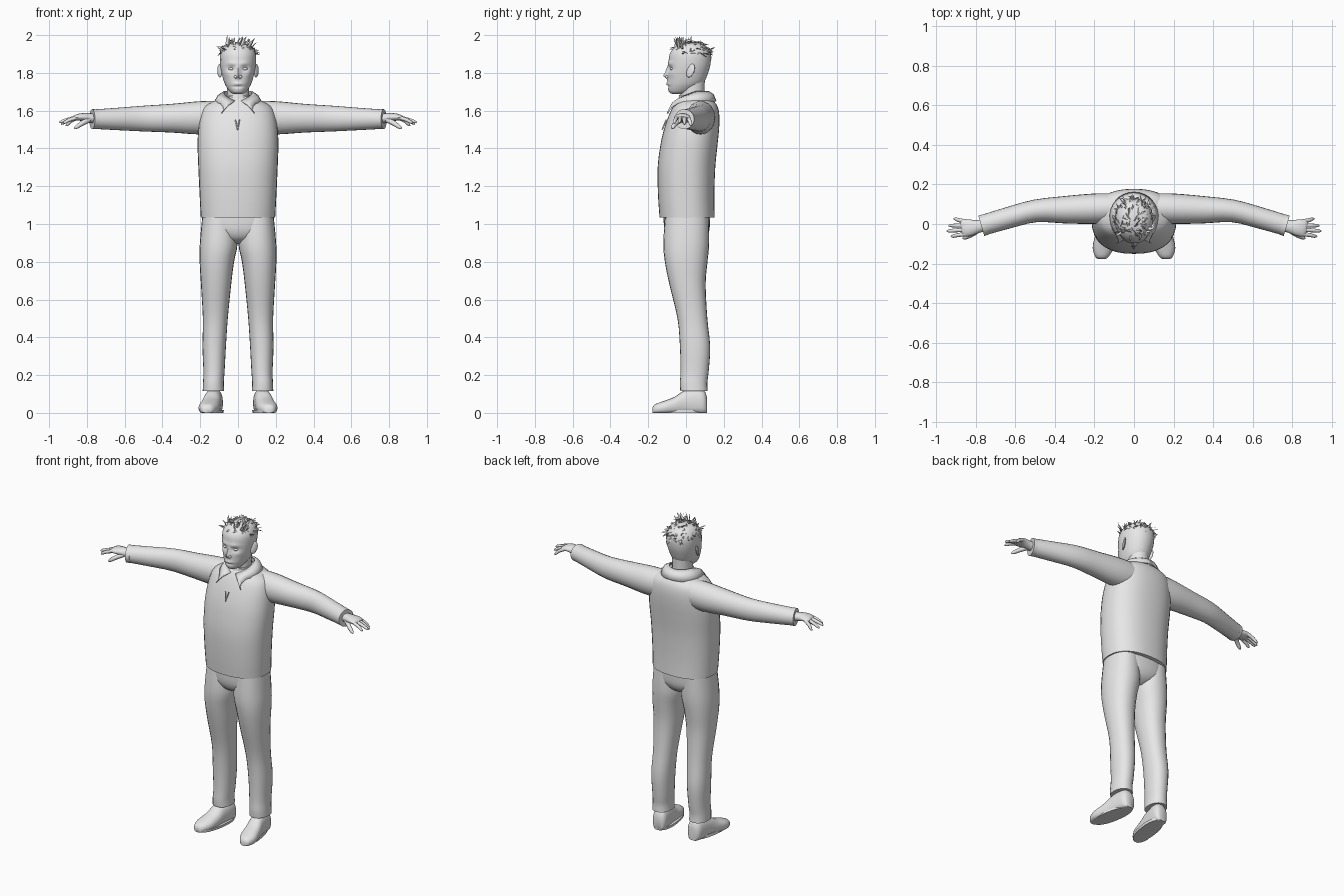
import bpy, bmesh, math, random
from mathutils import Vector

if "Cube" in bpy.data.objects:
    bpy.data.objects.remove(bpy.data.objects["Cube"])

random.seed(4)
GREY = bpy.data.materials.new("light_grey")
GREY.diffuse_color = (0.8, 0.8, 0.8, 1)
GREY.use_nodes = True
GREY.node_tree.nodes["Principled BSDF"].inputs["Base Color"].default_value = GREY.diffuse_color


def finish(name, bm, mirror=False, angle=50, thick=0):
    bmesh.ops.recalc_face_normals(bm, faces=bm.faces)
    me = bpy.data.meshes.new(name)
    bm.to_mesh(me)
    bm.free()
    ob = bpy.data.objects.new(name, me)
    bpy.context.collection.objects.link(ob)
    me.materials.append(GREY)
    if thick:
        m = ob.modifiers.new("thickness", 'SOLIDIFY')
        m.thickness, m.offset = thick, 0
    if mirror:
        ob.modifiers.new("mirror", 'MIRROR')
    bpy.ops.object.select_all(action='DESELECT')
    bpy.context.view_layer.objects.active = ob
    ob.select_set(True)
    bpy.ops.object.shade_smooth_by_angle(angle=math.radians(angle))
    return ob


def smooth(st, steps=3):
    """Catmull-Rom interpolation of station tuples."""
    out = []
    for i in range(len(st) - 1):
        a, b, c, d = st[max(i - 1, 0)], st[i], st[i + 1], st[min(i + 2, len(st) - 1)]
        for k in range(steps):
            t = k / steps
            out.append(tuple(0.5 * (2 * q + (r - p) * t + (2 * p - 5 * q + 4 * r - s) * t * t
                             + (3 * q - p - 3 * r + s) * t ** 3) for p, q, r, s in zip(a, b, c, d)))
    return out + [st[-1]]


def oval(n, e=2.0):
    """Unit superellipse points."""
    pts = []
    for i in range(n):
        c, s = math.cos(2 * math.pi * i / n), math.sin(2 * math.pi * i / n)
        pts.append((math.copysign(abs(c) ** (2 / e), c), math.copysign(abs(s) ** (2 / e), s)))
    return pts


def skin(bm, rings):
    vs = [[bm.verts.new(p) for p in r] for r in rings]
    n = len(vs[0])
    for a, b in zip(vs, vs[1:]):
        for i in range(n):
            bm.faces.new((a[i], a[(i + 1) % n], b[(i + 1) % n], b[i]))
    bm.faces.new(vs[0])
    bm.faces.new(vs[-1])


def stack(name, st, n=28, e=2.0, mirror=False, sculpt=None, steps=3):
    """Horizontal sections: z, centre x, half width, front y, back y."""
    bm = bmesh.new()
    skin(bm, [[(cx + u * w, (f + b) / 2 + v * (b - f) / 2, z) for u, v in oval(n, e)]
              for z, cx, w, f, b in smooth(st, steps)])
    if sculpt:
        for v in bm.verts:
            sculpt(v.co)
    return finish(name, bm, mirror)


def tube(bm, st, n=16, steps=3):
    """Sections across a path: x, y, z, side radius, height radius."""
    s = smooth(st, steps)
    rings = []
    for i, (x, y, z, a, b) in enumerate(s):
        t = (Vector(s[min(i + 1, len(s) - 1)][:3]) - Vector(s[max(i - 1, 0)][:3])).normalized()
        side = Vector((0, 0, 1)).cross(t).normalized()
        up = t.cross(side)
        rings.append([Vector((x, y, z)) + side * u * a + up * v * b for u, v in oval(n)])
    skin(bm, rings)


# Jacket body
stack("jacket_body", [(1.035, 0, .197, -.14, .152), (1.15, 0, .203, -.148, .15), (1.3, 0, .21, -.15, .155),
                      (1.42, 0, .214, -.135, .167), (1.5, 0, .21, -.117, .175), (1.57, 0, .2, -.093, .177),
                      (1.62, 0, .178, -.07, .168), (1.652, 0, .125, -.05, .145), (1.675, 0, .07, -.03, .11)],
      n=36, e=2.35)
# Sleeves with hollow-looking cuffs
bm = bmesh.new()
tube(bm, [(.08, .08, 1.567, .075, .085), (.2, .077, 1.562, .077, .088), (.35, .072, 1.56, .069, .076),
          (.5, .066, 1.558, .057, .068), (.64, .03, 1.556, .054, .059), (.77, -.008, 1.555, .052, .051)], 24)
finish("sleeve", bm, True)
bm = bmesh.new()
tube(bm, [(.748, -.002, 1.555, .053, .052), (.772, -.009, 1.555, .054, .053)], 24, 1)
finish("cuff", bm, True)

# Trousers
stack("trouser_seat", [(.895, 0, .03, -.045, .06), (.92, 0, .1, -.09, .1), (.96, 0, .17, -.112, .122),
                       (1.01, 0, .188, -.118, .127), (1.06, 0, .19, -.118, .128)], n=32, e=2.4)
stack("trouser_leg", [(1.05, .1, .088, -.11, .12), (.9, .102, .1, -.12, .123), (.8, .112, .091, -.112, .114),
                      (.68, .116, .08, -.088, .104), (.5, .12, .066, -.045, .113), (.35, .126, .062, -.032, .128),
                      (.22, .127, .056, -.029, .12), (.16, .13, .055, -.032, .113), (.115, .13, .057, -.03, .115)],
      n=24, e=2.2, mirror=True)

# Shoes: sections along y (y, centre x, half width, height)
bm = bmesh.new()
skin(bm, [[(cx + u * w, y, max(0, h * (.42 + .58 * v))) for u, v in oval(20, 2.3)] for y, cx, w, h in smooth(
    [(-.178, .163, .016, .026), (-.165, .162, .034, .045), (-.12, .156, .053, .062), (-.06, .145, .052, .085),
     (-.01, .136, .048, .118), (.05, .128, .047, .13), (.095, .124, .043, .12), (.112, .123, .026, .08)])])
finish("shoe", bm, True)
bm = bmesh.new()
skin(bm, [[(.145 + u * .054 - (.012 if k else .01) - v * .02, -.033 + v * .14, z) for u, v in oval(24, 2.2)]
          for k, z in enumerate((0, .016))])
finish("sole", bm, True)

# Hands: palm, four fingers and thumb
bm = bmesh.new()
tube(bm, [(.75, -.004, 1.556, .03, .026), (.79, -.013, 1.562, .033, .025), (.83, -.019, 1.566, .042, .02),
          (.86, -.02, 1.563, .043, .015), (.872, -.021, 1.56, .034, .009)])
for y0, x1, y1, z1 in ((-.05, .925, -.062, 1.532), (-.029, .945, -.035, 1.535),
                       (-.008, .937, -.008, 1.527), (.012, .912, .026, 1.52)):
    tube(bm, [(.845, y0, 1.566, .011, .011), ((.855 + x1) / 2, (y0 + y1) / 2, (1.572 + z1) / 2, .01, .01),
              (x1 - .01, y1, z1 + .007, .008, .008), (x1, y1, z1, .003, .003)], 10)
tube(bm, [(.79, -.03, 1.552, .016, .016), (.825, -.055, 1.533, .013, .013),
          (.855, -.069, 1.513, .01, .01), (.866, -.073, 1.505, .003, .003)], 10)
finish("hand", bm, True)

# Neck and inner shirt band
stack("neck", [(1.6, 0, .068, -.035, .105), (1.68, 0, .058, -.028, .098), (1.77, 0, .06, -.03, .1)])
stack("neck_band", [(1.64, 0, .076, -.045, .118), (1.682, 0, .064, -.036, .107)], steps=1)

# Folded collar, open at the front with pointed flaps
bm = bmesh.new()
rows = []
for i in range(15):
    t = i / 14                       # 0 at the front gap, 1 at the back
    a = math.radians(-78 + 168 * t)
    c, s, tip = math.cos(a), math.sin(a), max(0, 1 - t * 4.5)
    top = Vector((.074 * c, .034 + .082 * s, 1.65 + .052 * min(1, 1.8 * t)))
    low = Vector((.125 * c, .036 + .122 * s, 1.635 + .015 * t)).lerp(Vector((.088, -.098, 1.585)), tip)
    mid = (top + low) / 2 + Vector((c * .006, s * .006, .009))
    rows.append([bm.verts.new(p) for p in (top, mid, low)])
for a, b in zip(rows, rows[1:]):
    for k in (0, 1):
        bm.faces.new((a[k], b[k], b[k + 1], a[k + 1]))
finish("collar", bm, True, thick=.008)

# Zip opening below the collar
bm = bmesh.new()
tube(bm, [(-.014, -.104, 1.552, .003, .004), (-.002, -.126, 1.5, .003, .004)], 8)
tube(bm, [(.008, -.104, 1.552, .003, .004), (-.002, -.126, 1.5, .003, .004)], 8)
finish("zip_opening", bm)


# Head with sculpted face
def face(p):
    if p.y > 0:
        return
    def bump(x, z, sx, sz):
        return math.exp(-((abs(p.x) - x) / sx) ** 2 - ((p.z - z) / sz) ** 2)
    p.y += .012 * bump(.036, 1.823, .02, .014)     # eye sockets
    p.y -= .006 * bump(.03, 1.85, .03, .01)        # brow
    p.y -= .02 * bump(0, 1.785, .012, .014)        # nose tip
    p.y -= .012 * bump(0, 1.81, .01, .022)         # nose bridge
    p.y -= .007 * bump(0, 1.742, .024, .008)       # lips
    p.y += .006 * bump(0, 1.727, .03, .006)        # under the lip
    p.y -= .004 * bump(.058, 1.795, .018, .016)    # cheeks


stack("head", [(1.688, 0, .02, -.07, -.03), (1.697, 0, .04, -.088, .02), (1.72, 0, .058, -.096, .06),
               (1.75, 0, .073, -.098, .095), (1.8, 0, .087, -.096, .117), (1.85, 0, .095, -.093, .13),
               (1.9, 0, .095, -.086, .13), (1.935, 0, .08, -.062, .112), (1.955, 0, .055, -.032, .085),
               (1.964, 0, .012, .012, .036)], n=64, e=2.1, sculpt=face, steps=6)


def ball(name, c, r, mirror=True, tilt=0):
    bm = bmesh.new()
    bmesh.ops.create_uvsphere(bm, u_segments=16, v_segments=10, radius=1)
    for v in bm.verts:
        x, y, z = v.co.x * r[0], v.co.y * r[1], v.co.z * r[2]
        v.co = (c[0] + x + tilt * y, c[1] + y + .25 * z, c[2] + z)
    finish(name, bm, mirror)


ball("ear", (.096, .024, 1.812), (.009, .021, .036), tilt=.5)
ball("eye", (.036, -.073, 1.822), (.014, .012, .008))
ball("nostril", (.012, -.101, 1.779), (.009, .01, .008))

# Hair: short pointed blades following the scalp, plus an upright quiff
bm = bmesh.new()


def blade(root, direction, length, width):
    d = direction.normalized()
    side = d.cross(Vector((random.uniform(-1, 1), random.uniform(-1, 1), .6))).normalized() * width
    mid = root + d * length * .55
    tip = root + d * length + Vector((0, 0, -.15 * length))
    tip.z = min(tip.z, 2.0)
    a, b, c, e, f = (bm.verts.new(p) for p in (root - side, root + side, mid + side * .8, tip, mid - side * .8))
    bm.faces.new((a, b, c, e, f))


for i in range(170):
    az, el = random.uniform(0, 2 * math.pi), math.asin(random.uniform(.25, 1))
    nrm = Vector((math.cos(az) * math.cos(el), math.sin(az) * math.cos(el), math.sin(el)))
    if nrm.y < -.6 and nrm.z < .6:
        continue
    root = Vector((nrm.x * .095, .021 + nrm.y * .109, 1.868 + nrm.z * .096))
    flow = Vector((nrm.x * .6, nrm.y * .6 + .25, .15 + random.uniform(-.1, .35)))
    flow -= nrm * flow.dot(nrm) * .65
    blade(root, flow + Vector([random.uniform(-.25, .25) for _ in range(3)]), random.uniform(.025, .05), .006)
for i in range(14):
    x = -.06 + i * .01
    blade(Vector((x, -.045 + random.uniform(0, .03), 1.93)),
          Vector((x * 5 + random.uniform(-.1, .5), random.uniform(-.4, .2), 1)), random.uniform(.05, .085), .008)
finish("hair", bm, angle=30)
